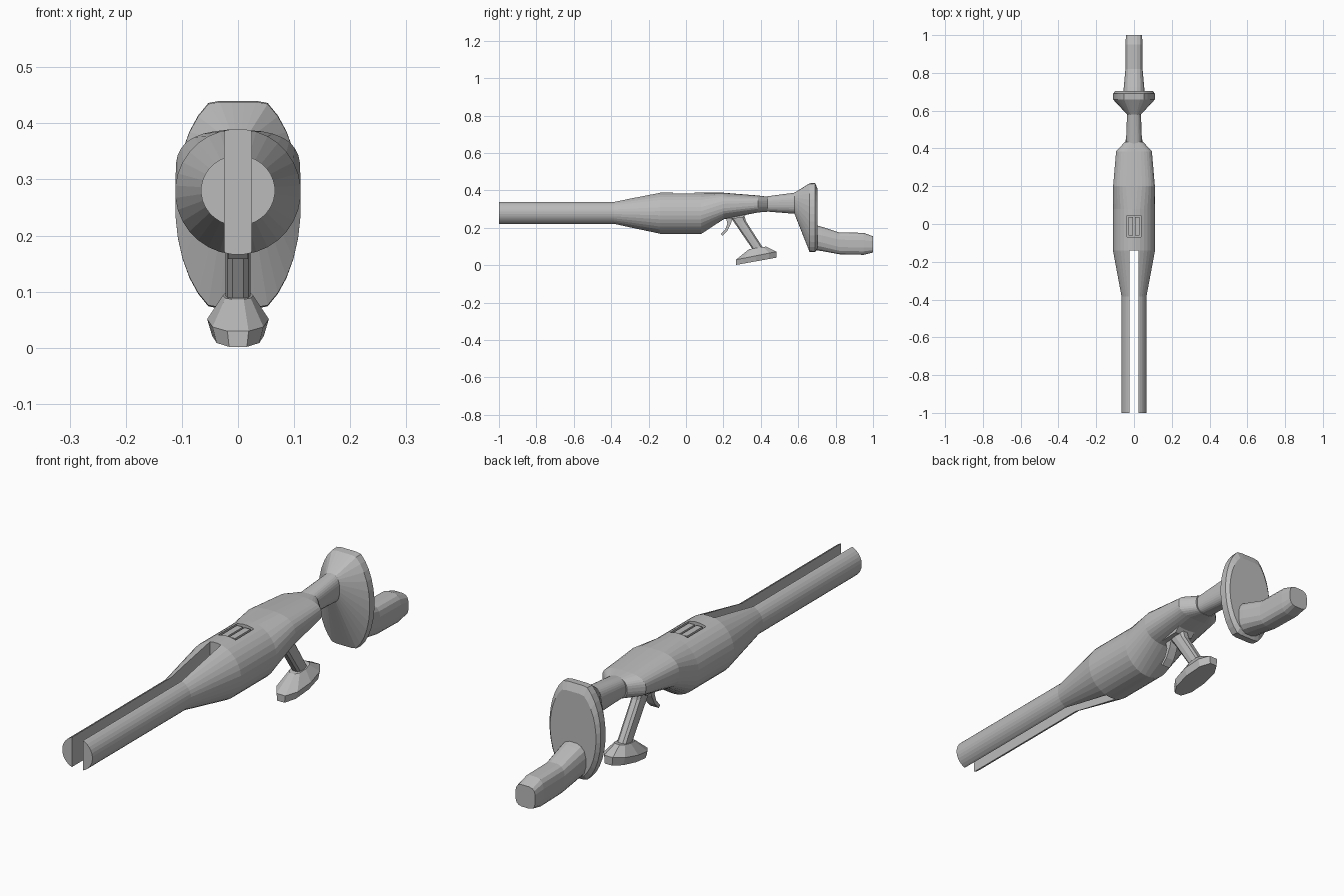
import bpy, bmesh, math

if "Cube" in bpy.data.objects:
    bpy.data.objects.remove(bpy.data.objects["Cube"])

grey = bpy.data.materials.new("plain_grey")
grey.diffuse_color = (0.5, 0.5, 0.5, 1)
grey.use_nodes = True
grey.node_tree.nodes["Principled BSDF"].inputs["Base Color"].default_value = grey.diffuse_color


def finish(name, bm):
    bmesh.ops.recalc_face_normals(bm, faces=bm.faces)
    mesh = bpy.data.meshes.new(name)
    bm.to_mesh(mesh)
    bm.free()
    mesh.materials.append(grey)
    ob = bpy.data.objects.new(name, mesh)
    bpy.context.collection.objects.link(ob)
    return ob


def unit(n, p):
    """Points of a unit superellipse."""
    for i in range(n):
        t = 2 * math.pi * (i + 0.5) / n
        c, s = math.cos(t), math.sin(t)
        yield (math.copysign(abs(c) ** (2 / p), c), math.copysign(abs(s) ** (2 / p), s))


def ring_y(y, hw, zb, zt, n=32, p=2, clip=1):
    zc, h = (zb + zt) / 2, (zt - zb) / 2
    return [(hw * c, y, zc + h * max(-clip, min(clip, s)) / clip) for c, s in unit(n, p)]


def ring_z(z, y0, y1, hw, n=10, p=2, slope=0):
    yc, h = (y0 + y1) / 2, (y1 - y0) / 2
    return [(hw * s, yc + h * c, z + slope * h * c) for c, s in unit(n, p)]


def loft(name, rings):
    bm = bmesh.new()
    vs = [[bm.verts.new(p) for p in r] for r in rings]
    n = len(vs[0])
    for a, b in zip(vs, vs[1:]):
        for i in range(n):
            j = (i + 1) % n
            bm.faces.new((a[i], a[j], b[j], b[i]))
    bm.faces.new(vs[0])
    bm.faces.new(vs[-1])
    return finish(name, bm)


def extrude_x(name, outline, hw):
    """Side profile (y, z) extruded to both sides of x = 0."""
    return loft(name, [[(x, y, z) for y, z in outline] for x in (-hw, hw)])


def box(name, x0, x1, y0, y1, z0, z1):
    return loft(name, [[(x0, y0, z), (x1, y0, z), (x1, y1, z), (x0, y1, z)] for z in (z0, z1)])


def cut(ob, cutter):
    m = ob.modifiers.new("cut", 'BOOLEAN')
    m.operation, m.solver, m.object = 'DIFFERENCE', 'EXACT', cutter
    bpy.context.view_layer.objects.active = ob
    bpy.ops.object.modifier_apply(modifier=m.name)
    bpy.data.objects.remove(cutter)


# Barrel and receiver: one long lofted body
body = loft("barrel_and_receiver", [
    ring_y(-1.0, 0.066, 0.217, 0.343),
    ring_y(-0.385, 0.066, 0.217, 0.343),
    ring_y(-0.14, 0.112, 0.166, 0.39),
    ring_y(0.08, 0.112, 0.166, 0.39),
    ring_y(0.20, 0.111, 0.245, 0.388, p=2.6),
    ring_y(0.385, 0.095, 0.282, 0.373, p=2.6),
    ring_y(0.435, 0.048, 0.286, 0.367, p=2.6)])

# Slot that splits the barrel into two rails, and the recess on top
cut(body, box("slot_cutter", -0.024, 0.024, -1.1, -0.14, 0.0, 0.6))
cut(body, box("recess_cutter", -0.038, 0.038, -0.07, 0.045, 0.365, 0.5))

# Two bars in the top recess
for side, x in (("left", -0.0165), ("right", 0.0165)):
    box("recess_bar_" + side, x - 0.0125, x + 0.0125, -0.06, 0.036, 0.36, 0.383)

# Stock neck flaring into the oval shoulder plate
loft("stock_and_shoulder_plate", [
    ring_y(0.42, 0.043, 0.288, 0.367, p=2.6),
    ring_y(0.58, 0.037, 0.275, 0.388, p=2.4),
    ring_y(0.66, 0.112, 0.072, 0.438, clip=0.9),
    ring_y(0.69, 0.112, 0.07, 0.44, clip=0.9),
    ring_y(0.703, 0.100, 0.09, 0.41, clip=0.9)])

# Rear arm brace
loft("rear_brace", [
    ring_y(0.69, 0.057, 0.080, 0.217, n=16, p=2.6),
    ring_y(0.725, 0.055, 0.075, 0.207, n=16, p=2.6),
    ring_y(0.82, 0.046, 0.058, 0.176, n=16, p=3),
    ring_y(0.95, 0.046, 0.055, 0.174, n=16, p=3),
    ring_y(1.0, 0.043, 0.068, 0.155, n=16, p=3.5)])

# Grip mount, grip and its foot
extrude_x("grip_mount", [(0.20, 0.295), (0.188, 0.268), (0.22, 0.25), (0.30, 0.252),
                         (0.322, 0.272), (0.37, 0.292)], 0.04)
loft("grip", [ring_z(0.27, 0.222, 0.312, 0.024, p=3),
              ring_z(0.235, 0.252, 0.322, 0.022, p=3),
              ring_z(0.075, 0.362, 0.424, 0.022, p=3)])
loft("grip_foot", [ring_z(0.021, 0.262, 0.488, 0.046, p=2.2, slope=0.18),
                   ring_z(0.051, 0.262, 0.488, 0.055, p=2.2, slope=0.2),
                   ring_z(0.093, 0.335, 0.43, 0.027, p=2.4, slope=0.15)])

# Curved trigger
extrude_x("trigger", [(0.212, 0.262), (0.25, 0.26), (0.24, 0.222), (0.22, 0.182),
                      (0.195, 0.158), (0.186, 0.167), (0.21, 0.192), (0.221, 0.222)], 0.018)
